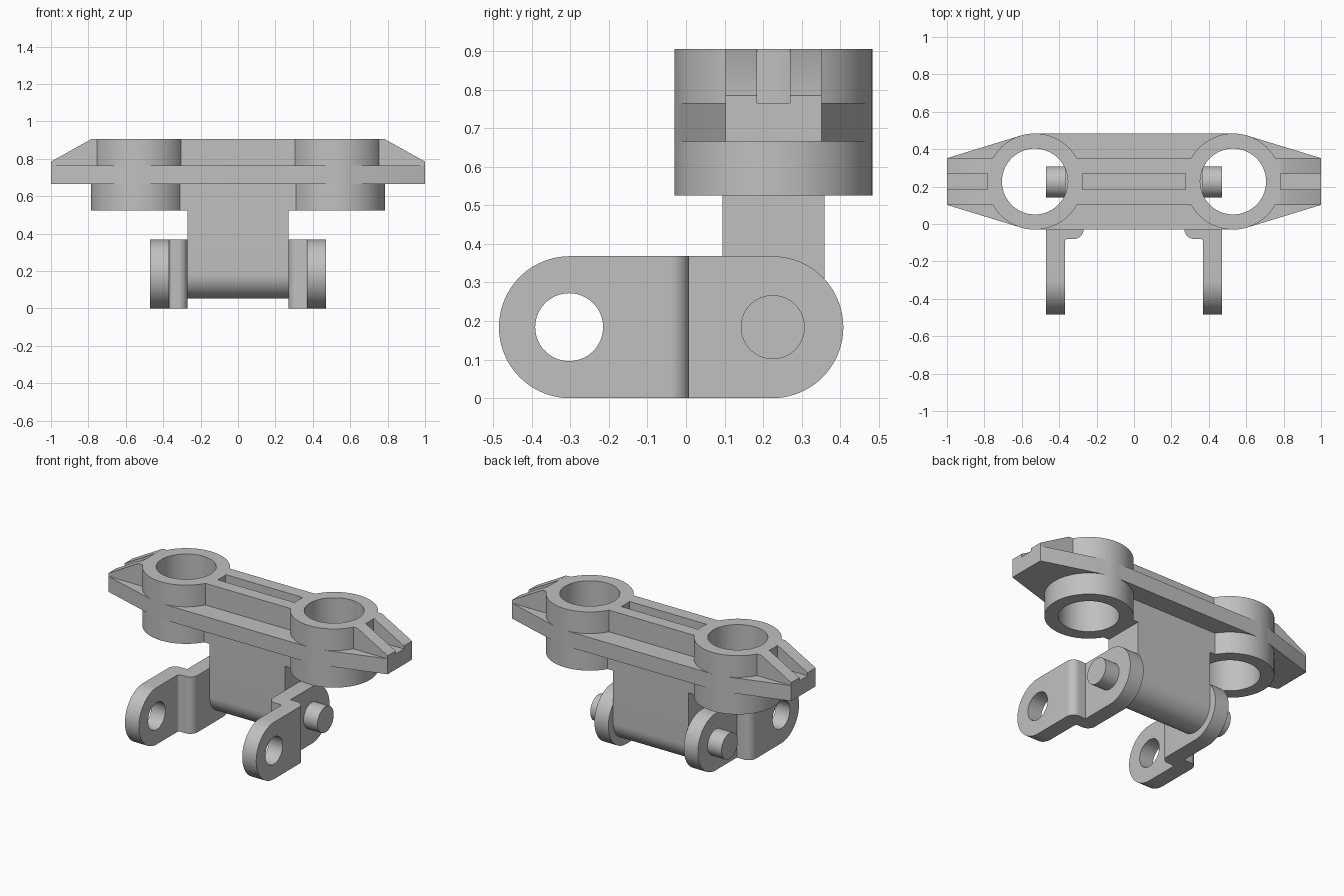
import bpy, bmesh
from math import sin, cos, radians, acos, atan2, hypot
from mathutils import Vector

if "Cube" in bpy.data.objects:
    bpy.data.objects.remove(bpy.data.objects["Cube"])

grey = bpy.data.materials.new("plain grey")
grey.diffuse_color = (0.53, 0.53, 0.53, 1)
grey.use_nodes = True
grey.node_tree.nodes["Principled BSDF"].inputs["Base Color"].default_value = grey.diffuse_color

CY = 0.227                      # centre line of the bracket
BX, BR, HR = 0.53, 0.257, 0.176  # boss position, outer and hole radius
PZ, LR = 0.184, 0.184           # pin height, link end radius


def arc(cx, cy, r, a0, a1, n):
    return [(cx + r * cos(radians(a0 + (a1 - a0) * i / n)),
             cy + r * sin(radians(a0 + (a1 - a0) * i / n))) for i in range(n + 1)]


def circle(cx, cy, r, n=96):
    return arc(cx, cy, r, 0, 360, n)[:-1]


def prism(name, pts, lo, hi, axis):
    """Extrude a 2D profile: axis z takes (x, y), x takes (y, z), y takes (x, z)."""
    place = {"z": lambda a, b, h: (a, b, h),
             "x": lambda a, b, h: (h, a, b),
             "y": lambda a, b, h: (a, h, b)}[axis]
    bm = bmesh.new()
    base = bm.faces.new([bm.verts.new(place(a, b, lo)) for a, b in pts])
    top = bmesh.ops.extrude_face_region(bm, geom=[base])["geom"]
    bmesh.ops.translate(bm, verts=[v for v in top if isinstance(v, bmesh.types.BMVert)],
                        vec=Vector(place(0, 0, hi - lo)))
    bmesh.ops.recalc_face_normals(bm, faces=bm.faces)
    me = bpy.data.meshes.new(name)
    bm.to_mesh(me)
    bm.free()
    me.materials.append(grey)
    ob = bpy.data.objects.new(name, me)
    bpy.context.collection.objects.link(ob)
    return ob


def activate(ob):
    bpy.ops.object.select_all(action="DESELECT")
    ob.select_set(True)
    bpy.context.view_layer.objects.active = ob


def combine(ob, other, op):
    activate(ob)
    mod = ob.modifiers.new("combine", "BOOLEAN")
    mod.operation, mod.object, mod.solver = op, other, "EXACT"
    bpy.ops.object.modifier_apply(modifier=mod.name)
    bpy.data.objects.remove(other, do_unlink=True)


def smooth(ob):
    activate(ob)
    bpy.ops.object.shade_smooth_by_angle(angle=radians(30))


def box(x0, x1, y0, y1):
    return [(x0, y0), (x1, y0), (x1, y1), (x0, y1)]


# Flat plate tapering from the bosses to the tips
dx, dy = 1 - BX, 0.125
t = atan2(dy, dx) + acos(BR / hypot(dx, dy))
quarter = [(1, dy), (BX + BR * cos(t), BR * sin(t)), (BX, BR)]
half = quarter + [(-x, y) for x, y in reversed(quarter)]
outline = [(x, CY + y) for x, y in half] + [(x, CY - y) for x, y in reversed(half)]
body = prism("bracket_body", outline, 0.665, 0.765, "z")

# Twin top rails with sloping ends, leaving a slot between them
rail = [(-1, 0.72), (1, 0.72), (1, 0.785), (0.785, 0.905), (-0.785, 0.905), (-1, 0.785)]
for s in (1, -1):
    lo, hi = sorted((CY + s * 0.0425, CY + s * 0.125))
    combine(body, prism("rail", rail, lo, hi, "y"), "UNION")

# Hanging web with a rounded foot, and its wider shoulder between the bosses
web = arc(CY, PZ, 0.132, 180, 360, 32) + [(CY + 0.132, 0.7), (CY - 0.132, 0.7)]
combine(body, prism("web", web, -0.27, 0.27, "x"), "UNION")
combine(body, prism("shoulder", box(-0.32, 0.32, CY - 0.132, CY + 0.132),
                    0.525, 0.7, "z"), "UNION")

# Bosses and their through holes
for s in (1, -1):
    combine(body, prism("boss", circle(s * BX, CY, BR), 0.525, 0.905, "z"), "UNION")
for s in (1, -1):
    combine(body, prism("hole", circle(s * BX, CY, HR), 0.4, 1.0, "z"), "DIFFERENCE")
smooth(body)

# Cranked side links and pins
crank = ([(0.27, 0.45), (0.27, -0.03)] + arc(0.32, -0.03, 0.05, 180, 270, 10)
         + arc(0.355, -0.095, 0.015, 90, 0, 5) + [(0.37, -0.55), (0.47, -0.55)]
         + arc(0.42, -0.042, 0.05, 0, 90, 10) + [(0.37, 0.008), (0.37, 0.45)])
stadium = arc(CY - 0.003, PZ, LR, -90, 90, 40) + arc(-0.301, PZ, LR, 90, 270, 40)
for s, side in ((1, "right"), (-1, "left")):
    link = prism(side + "_link", [(s * x, y) for x, y in crank], -0.05, 0.45, "z")
    combine(link, prism("link_shape", stadium, -0.6, 0.6, "x"), "INTERSECT")
    combine(link, prism("link_hole", circle(-0.303, PZ, 0.088, 64), -0.6, 0.6, "x"),
            "DIFFERENCE")
    smooth(link)
    lo, hi = sorted((s * 0.3, s * 0.47))
    smooth(prism(side + "_pin", circle(0.225, PZ, 0.083, 64), lo, hi, "x"))
